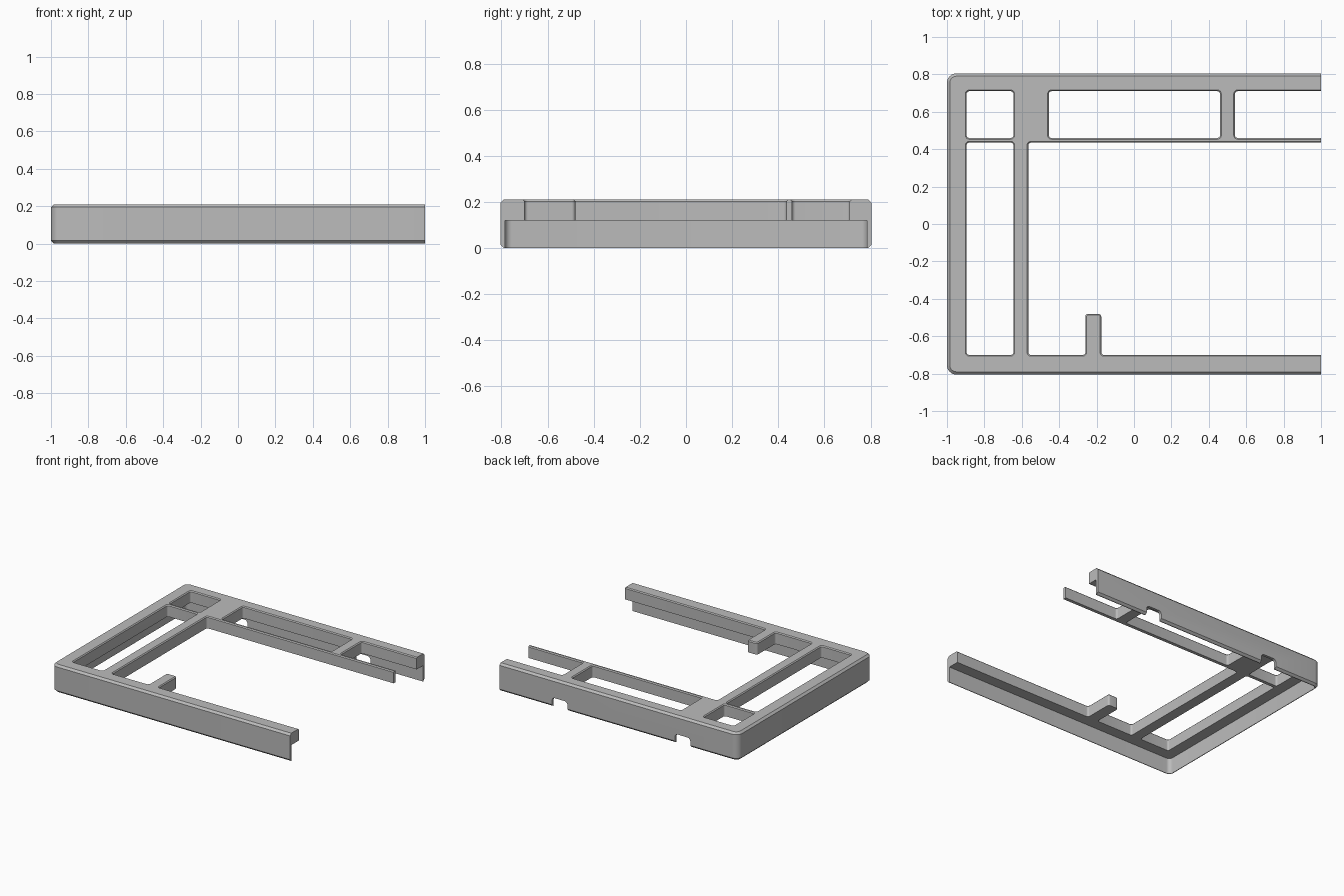
import bpy, bmesh, math
from mathutils import Vector

cube = bpy.data.objects.get("Cube")
if cube:
    bpy.data.objects.remove(cube)

grey = bpy.data.materials.new("mid grey")
grey.use_nodes = True
grey.diffuse_color = (0.5, 0.5, 0.5, 1)
grey.node_tree.nodes["Principled BSDF"].inputs["Base Color"].default_value = (0.5, 0.5, 0.5, 1)


def rect(x0, x1, y0, y1):
    return [(x0, y0), (x1, y0), (x1, y1), (x0, y1)]


def outline(points, radius, inset, steps=6):
    """Counter-clockwise outline, moved inwards by inset, with filleted corners."""
    pts = [Vector(p) for p in points]
    result = []
    for i, p in enumerate(pts):
        a = (p - pts[i - 1]).normalized()
        b = (pts[(i + 1) % len(pts)] - p).normalized()
        convex = a.cross(b) > 0
        corner = p + ((b - a) if convex else (a - b)) * inset
        r = max(radius - inset if convex else radius + inset, 0.002)
        centre = corner + (b - a) * r
        for k in range(steps + 1):
            t = k / steps * math.pi / 2
            result.append(centre + a * r * math.sin(t) - b * r * math.cos(t))
    return result


def prism(name, points, radius, layers):
    """Stack of (height, inset) outlines, bridged and capped."""
    bm = bmesh.new()
    loops = [[bm.verts.new((p.x, p.y, z)) for p in outline(points, radius, d)]
             for z, d in layers]
    n = len(loops[0])
    for low, high in zip(loops, loops[1:]):
        for i in range(n):
            j = (i + 1) % n
            bm.faces.new((low[i], low[j], high[j], high[i]))
    bm.faces.new(loops[0][::-1])
    bm.faces.new(loops[-1])
    mesh = bpy.data.meshes.new(name)
    bm.to_mesh(mesh)
    bm.free()
    obj = bpy.data.objects.new(name, mesh)
    bpy.context.collection.objects.link(obj)
    mesh.materials.append(grey)
    return obj


def cut(target, cutter):
    cutter.hide_render = True
    mod = target.modifiers.new("cut", 'BOOLEAN')
    mod.operation, mod.solver, mod.object = 'DIFFERENCE', 'EXACT', cutter
    bpy.context.view_layer.objects.active = target
    bpy.ops.object.modifier_apply(modifier=mod.name)
    bpy.data.objects.remove(cutter)


TOP, SHELF, END = 0.21, 0.12, 1.2
LEFT, RIGHT, FRONT, BACK = -0.895, -0.645, -0.70, 0.71

# Outer shell with chamfered rims
frame = prism("half_frame", rect(-1, END, -0.805, 0.805), 0.05,
              [(0, 0.015), (0.015, 0), (TOP - 0.015, 0), (TOP, 0.015)])

# Hollow underside inside the thin skirt
cut(frame, prism("underside", rect(-0.98, END + 0.1, -0.785, 0.785), 0.03,
                 [(-0.1, 0), (SHELF, 0)]))

# Windows through the top plate; the large one wraps round the front tab
windows = [
    rect(LEFT, RIGHT, 0.46, BACK),
    rect(-0.455, 0.46, 0.46, BACK),
    rect(0.54, END + 0.1, 0.46, BACK),
    rect(LEFT, RIGHT, FRONT, 0.435),
    [(-0.565, FRONT), (-0.26, FRONT), (-0.26, -0.48), (-0.175, -0.48),
     (-0.175, FRONT), (END + 0.1, FRONT), (END + 0.1, 0.435), (-0.565, 0.435)],
]
for points in windows:
    cut(frame, prism("window", points, 0.015,
                     [(0.08, 0), (TOP - 0.007, 0), (TOP, -0.007), (0.3, -0.007)]))

# Cable notches in the back skirt, rounded at the top
for x in (-0.535, 0.495):
    notch = prism("notch", rect(x - 0.065, x + 0.065, -0.1, 0.07), 0.025,
                  [(-0.9, 0), (-0.7, 0)])
    notch.rotation_euler.x = math.pi / 2
    cut(frame, notch)

# Flat open end
cut(frame, prism("end_cut", rect(1, 1.6, -1, 1), 0.01, [(-0.2, 0), (0.4, 0)]))

bpy.ops.object.select_all(action='DESELECT')
frame.select_set(True)
bpy.context.view_layer.objects.active = frame
bpy.ops.object.shade_smooth_by_angle(angle=math.radians(30))
